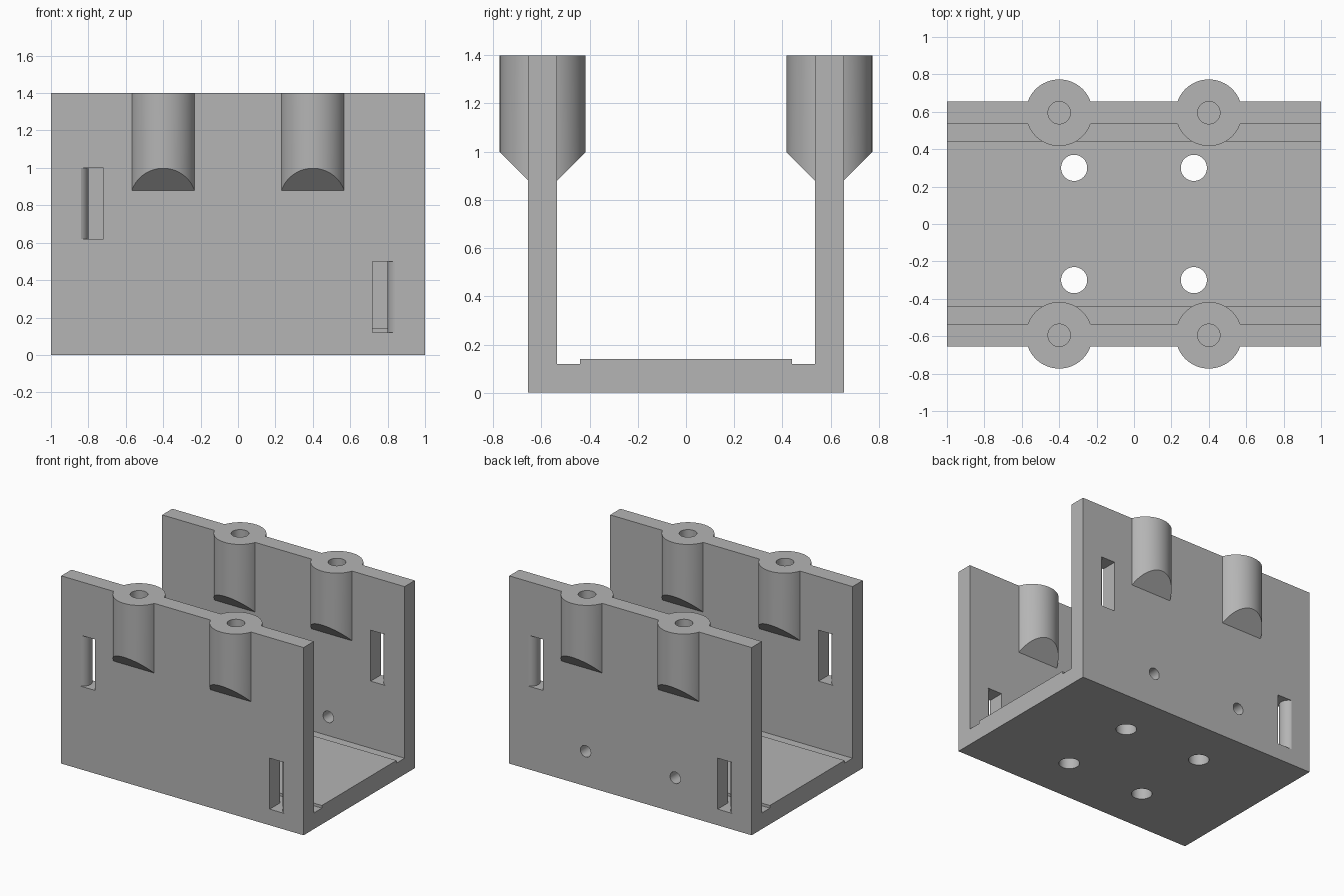
import bpy, bmesh, math
from mathutils import Vector

cube = bpy.data.objects.get("Cube")
if cube:
    bpy.data.objects.remove(cube, do_unlink=True)

GREY = (0.46, 0.46, 0.46, 1)
mat = bpy.data.materials.new("plain grey")
mat.use_nodes = True
mat.diffuse_color = GREY
bsdf = next(n for n in mat.node_tree.nodes if n.type == 'BSDF_PRINCIPLED')
bsdf.inputs["Base Color"].default_value = GREY

WALL_IN, WALL_OUT, HEIGHT = 0.535, 0.655, 1.4
WALL_MID = (WALL_IN + WALL_OUT) / 2
BOSS_R = 0.178


def make_object(name, bm):
    bmesh.ops.recalc_face_normals(bm, faces=bm.faces)
    mesh = bpy.data.meshes.new(name)
    bm.to_mesh(mesh)
    bm.free()
    mesh.materials.append(mat)
    obj = bpy.data.objects.new(name, mesh)
    bpy.context.collection.objects.link(obj)
    return obj


def prism(name, points, direction):
    """Extrude a closed outline of 3D points along a direction."""
    bm = bmesh.new()
    face = bm.faces.new([bm.verts.new(p) for p in points])
    out = bmesh.ops.extrude_face_region(bm, geom=[face])
    verts = [v for v in out["geom"] if isinstance(v, bmesh.types.BMVert)]
    bmesh.ops.translate(bm, verts=verts, vec=direction)
    return make_object(name, bm)


def cylinder(name, start, direction, radius, sides=48):
    """Cylinder along y or z from a start point."""
    start, direction = Vector(start), Vector(direction)
    ring = []
    for i in range(sides):
        a = 2 * math.pi * i / sides
        u, v = radius * math.cos(a), radius * math.sin(a)
        ring.append(start + (Vector((u, v, 0)) if direction.z else Vector((u, 0, v))))
    return prism(name, ring, direction)


def combine(target, tool, operation):
    """Apply an exact boolean and discard the tool."""
    mod = target.modifiers.new("boolean", 'BOOLEAN')
    mod.operation, mod.solver, mod.object = operation, 'EXACT', tool
    bpy.context.view_layer.objects.active = target
    bpy.ops.object.modifier_apply(modifier=mod.name)
    bpy.data.objects.remove(tool, do_unlink=True)


# U-shaped channel with a raised floor pad
half = [(WALL_OUT, 0), (WALL_OUT, HEIGHT), (WALL_IN, HEIGHT),
        (WALL_IN, 0.12), (0.44, 0.12), (0.44, 0.14)]
outline = half + [(-y, z) for y, z in reversed(half)]
body = prism("channel_bracket", [(-1, y, z) for y, z in outline], (2, 0, 0))


# Screw boss with 45 degree undersides
def boss(x, y):
    obj = cylinder("screw_boss", (x, y, 0.7), (0, 0, HEIGHT - 0.7), BOSS_R, 64)
    bm = bmesh.new()
    bm.from_mesh(obj.data)
    for side in (-1, 1):
        cut = bmesh.ops.bisect_plane(
            bm, geom=bm.verts[:] + bm.edges[:] + bm.faces[:],
            plane_co=(x, y, 0.82), plane_no=(0, side, -1), clear_outer=True)
        edges = [e for e in cut["geom_cut"] if isinstance(e, bmesh.types.BMEdge)]
        bmesh.ops.holes_fill(bm, edges=edges, sides=0)
    bmesh.ops.recalc_face_normals(bm, faces=bm.faces)
    bm.to_mesh(obj.data)
    bm.free()
    return obj


corners = [(sx, sy) for sx in (-1, 1) for sy in (-1, 1)]
for sx, sy in corners:
    combine(body, boss(sx * 0.4, sy * WALL_MID), 'UNION')

# Blind screw holes in the bosses and through holes in the floor
for sx, sy in corners:
    combine(body, cylinder("boss_hole", (sx * 0.4, sy * WALL_MID, 1.0),
                           (0, 0, 0.5), 0.06), 'DIFFERENCE')
    combine(body, cylinder("floor_hole", (sx * 0.32, sy * 0.3, -0.1),
                           (0, 0, 0.4), 0.07), 'DIFFERENCE')

# Small holes through the back wall only
for sx in (-1, 1):
    combine(body, cylinder("back_hole", (sx * 0.37, 0.5, 0.26),
                           (0, 0.2, 0), 0.043, 32), 'DIFFERENCE')


# Strap slots whose outer side bulges inwards as a smooth arc
def strap_slot(sx, sy, z):
    radius, reach, steps = 0.065, 0.068, 16
    centre = 0.80 + radius
    limit = math.asin(0.06 / radius)
    arc = []
    for i in range(steps + 1):
        a = limit * (2 * i / steps - 1)
        arc.append((centre - radius * math.cos(a), radius * math.sin(a)))
    edge = arc[-1][0]
    pts = [(0.72, -reach), (edge, -reach)] + arc + [(edge, reach), (0.72, reach)]
    return prism("strap_slot", [(sx * x, sy * WALL_MID + d, z) for x, d in pts],
                 (0, 0, 0.38))


for sx, sy in corners:
    combine(body, strap_slot(sx, sy, 0.62 if sx == sy else 0.12), 'DIFFERENCE')

# Smooth the round surfaces, keep hard edges crisp
for obj in bpy.context.selected_objects:
    obj.select_set(False)
body.select_set(True)
bpy.context.view_layer.objects.active = body
bpy.ops.object.shade_smooth_by_angle(angle=math.radians(20))
